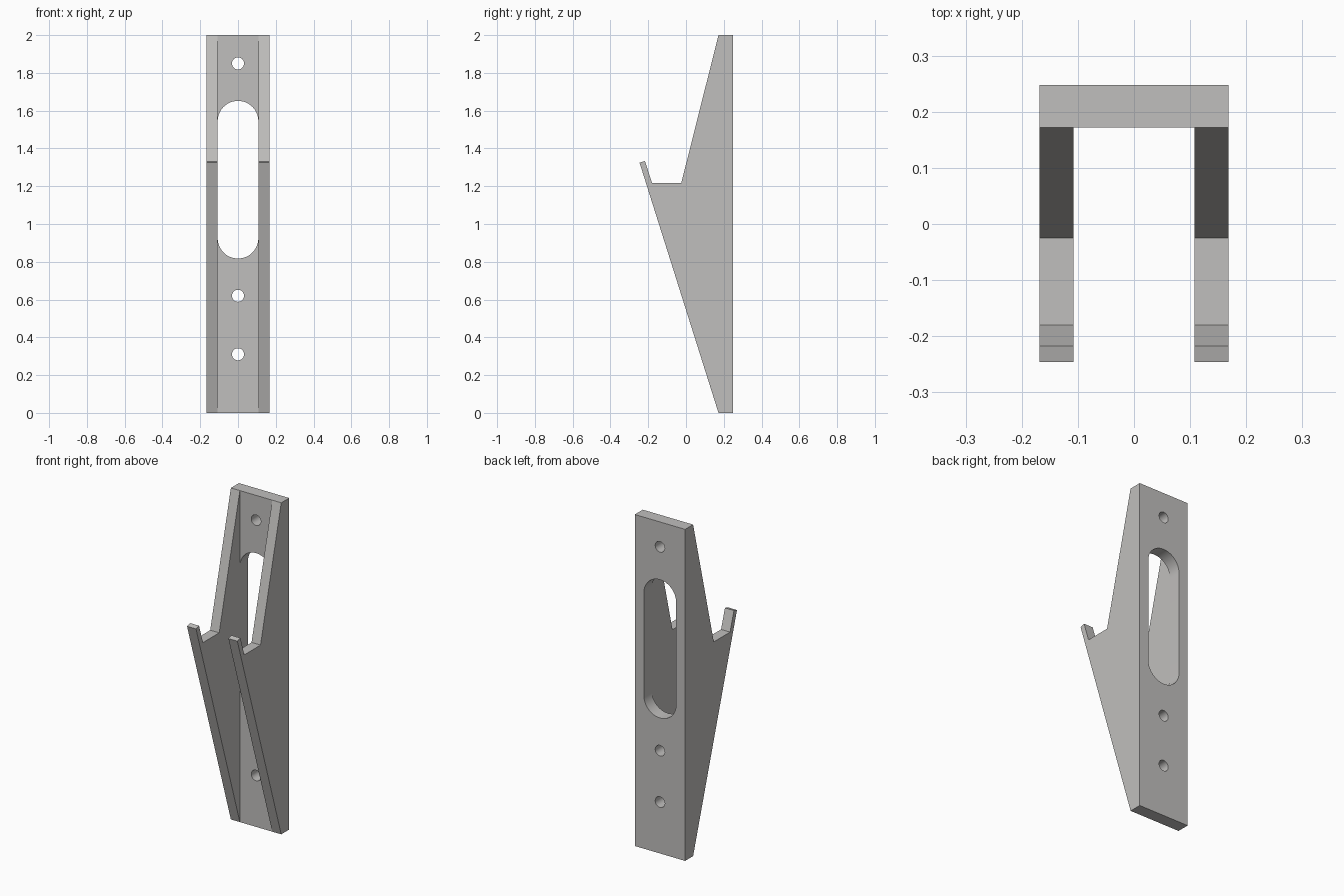
import bpy, bmesh, math

if "Cube" in bpy.data.objects:
    bpy.data.objects.remove(bpy.data.objects["Cube"])

grey = bpy.data.materials.new("light_grey")
grey.diffuse_color = (0.53, 0.52, 0.51, 1)
grey.use_nodes = True
grey.node_tree.nodes["Principled BSDF"].inputs["Base Color"].default_value = grey.diffuse_color


def prism(name, points, axis, lo, hi):
    """Extrude a 2D outline along x (points are y,z) or along y (points are x,z)."""
    bm = bmesh.new()
    place = (lambda p: (lo, p[0], p[1])) if axis == "x" else (lambda p: (p[0], lo, p[1]))
    face = bm.faces.new([bm.verts.new(place(p)) for p in points])
    top = bmesh.ops.extrude_face_region(bm, geom=[face])["geom"]
    move = (hi - lo, 0, 0) if axis == "x" else (0, hi - lo, 0)
    bmesh.ops.translate(bm, vec=move, verts=[v for v in top if isinstance(v, bmesh.types.BMVert)])
    bmesh.ops.recalc_face_normals(bm, faces=bm.faces)
    mesh = bpy.data.meshes.new(name)
    bm.to_mesh(mesh)
    bm.free()
    obj = bpy.data.objects.new(name, mesh)
    bpy.context.collection.objects.link(obj)
    mesh.materials.append(grey)
    return obj


def slot(z_low, z_high, r, n=24):
    """Upright slot outline; equal centres give a plain circle."""
    pts = []
    for start, z in ((0, z_high), (math.pi, z_low)):
        last = n + 1 if z_high > z_low else n
        for i in range(last):
            a = start + math.pi * i / n
            pts.append((r * math.cos(a), z + r * math.sin(a)))
    return pts


# Side outline: back plate, sloping arms and hook
profile = [(0.248, 0), (0.248, 2), (0.172, 2), (-0.025, 1.217), (-0.18, 1.217),
           (-0.217, 1.333), (-0.246, 1.325), (0.172, 0)]
bracket = prism("hook_bracket", profile, "x", -0.168, 0.168)

# Cutters: gap between the arms, long slot, screw holes
gap = [(-0.108, -0.5), (0.108, -0.5), (0.108, 2.5), (-0.108, 2.5)]
cutters = [prism("arm_gap_cutter", gap, "y", -0.6, 0.172),
           prism("slot_cutter", slot(0.925, 1.544, 0.1078), "y", 0.1, 0.4)]
for z in (0.31, 0.62, 1.85):
    cutters.append(prism("screw_hole_cutter", slot(z, z, 0.032, 16), "y", 0.1, 0.4))

bpy.context.view_layer.objects.active = bracket
bracket.select_set(True)
for cutter in cutters:
    mod = bracket.modifiers.new("cut", "BOOLEAN")
    mod.operation = "DIFFERENCE"
    mod.solver = "EXACT"
    mod.object = cutter
    bpy.ops.object.modifier_apply(modifier=mod.name)
    bpy.data.objects.remove(cutter)

# Smooth the round walls, keep the edges sharp
bpy.ops.object.shade_smooth_by_angle(angle=math.radians(12))
